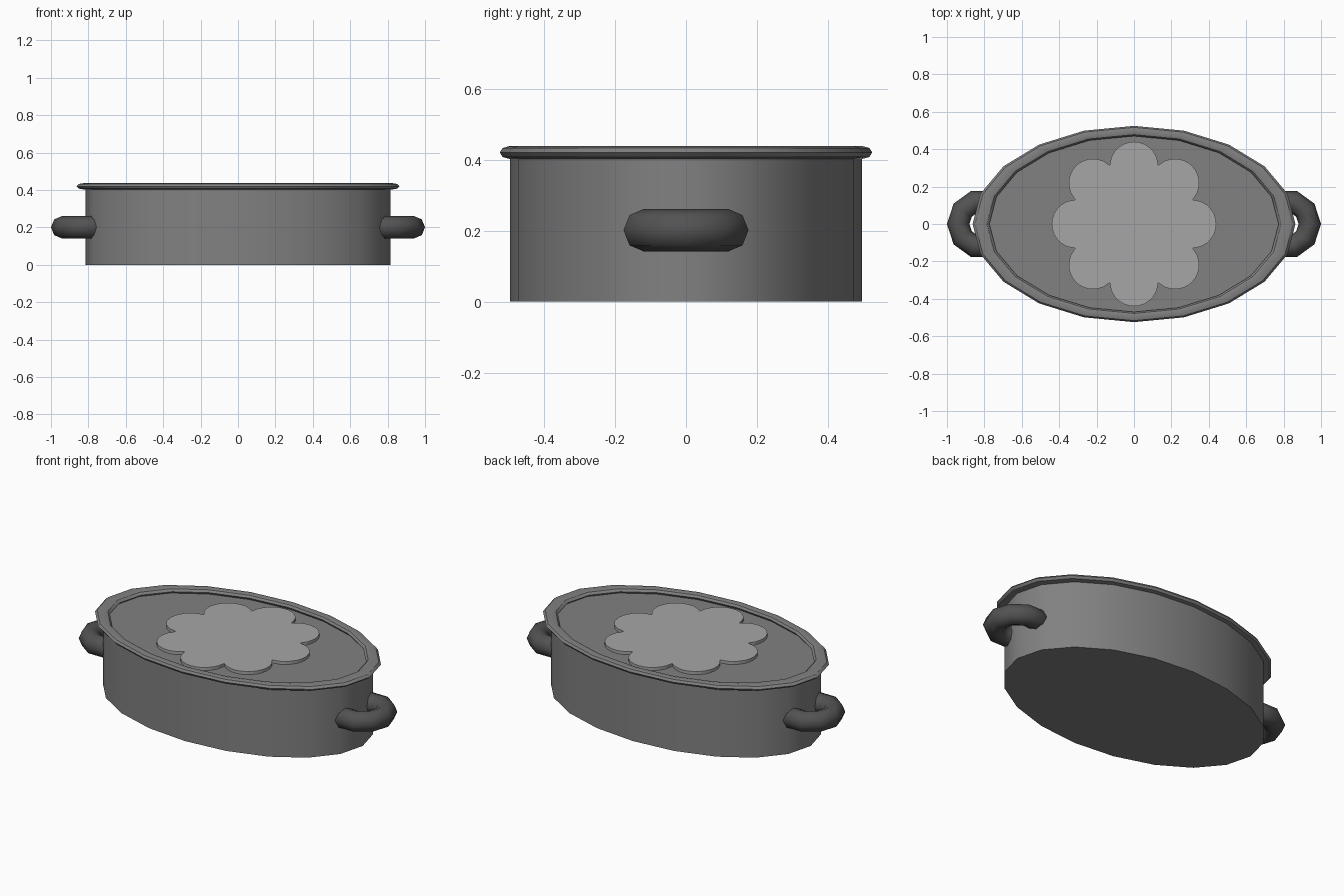
import bpy, bmesh, math

if "Cube" in bpy.data.objects:
    bpy.data.objects.remove(bpy.data.objects["Cube"])

RATIO = 0.608  # oval depth / width


def material(name, v):
    m = bpy.data.materials.new(name)
    m.diffuse_color = (v, v, v, 1)
    m.use_nodes = True
    m.node_tree.nodes["Principled BSDF"].inputs["Base Color"].default_value = m.diffuse_color
    return m


body_grey = material("mid grey", 0.22)
handle_grey = material("dark grey", 0.085)
flower_grey = material("light grey", 0.38)


def finish(obj, name, mat, smooth=True):
    obj.name = name
    obj.data.materials.append(mat)
    if smooth:
        bpy.ops.object.shade_smooth_by_angle(angle=math.radians(35))
    return obj


# Oval body, closed at top and bottom
bpy.ops.mesh.primitive_cylinder_add(vertices=20, radius=0.815, depth=0.406, location=(0, 0, 0.203))
body = bpy.context.object
body.scale = (1, RATIO, 1)
bpy.ops.object.transform_apply(location=False, rotation=False, scale=True)
finish(body, "oval_body", body_grey)

# Flattened oval rim
bpy.ops.mesh.primitive_torus_add(major_segments=20, minor_segments=8, major_radius=0.818,
                                 minor_radius=0.045, location=(0, 0, 0.42))
rim = bpy.context.object
rim.scale = (1, RATIO, 0.4)
bpy.ops.object.transform_apply(location=False, rotation=False, scale=True)
finish(rim, "rim", body_grey)

# Ring handles half sunk into each end
for side, name in ((-1, "left_handle"), (1, "right_handle")):
    bpy.ops.mesh.primitive_torus_add(major_segments=10, minor_segments=8, major_radius=0.125,
                                     minor_radius=0.06, location=(side * 0.815, 0, 0.201),
                                     rotation=(0, 0, 0 if side > 0 else math.pi))
    h = finish(bpy.context.object, name, handle_grey, False)
    bpy.ops.object.shade_smooth()

# Eight-petal flower plate: outline is the union of eight circles
D, R, N = 0.31, 0.13, 96
bm = bmesh.new()
verts = []
for i in range(N):
    a = 2 * math.pi * i / N
    p = (a + math.pi / 8) % (math.pi / 4) - math.pi / 8
    r = D * math.cos(p) + math.sqrt(R * R - (D * math.sin(p)) ** 2)
    verts.append(bm.verts.new((r * math.cos(a), r * math.sin(a), 0.402)))
face = bm.faces.new(verts)
ext = bmesh.ops.extrude_face_region(bm, geom=[face])
for v in ext["geom"]:
    if isinstance(v, bmesh.types.BMVert):
        v.co.z = 0.424
bmesh.ops.recalc_face_normals(bm, faces=bm.faces)
mesh = bpy.data.meshes.new("flower_plate")
bm.to_mesh(mesh)
bm.free()
flower = bpy.data.objects.new("flower_plate", mesh)
bpy.context.collection.objects.link(flower)
flower.data.materials.append(flower_grey)
